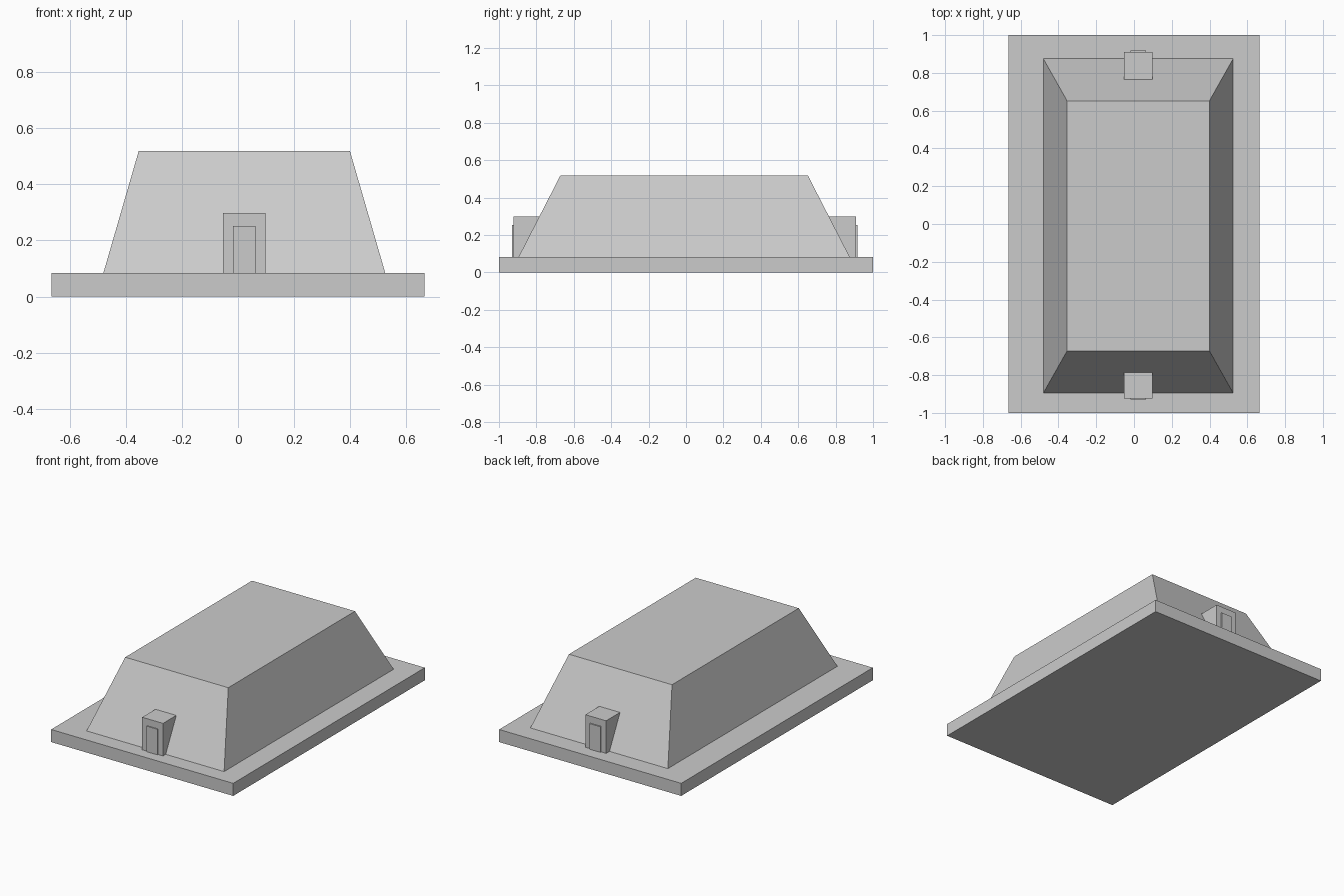
import bpy, bmesh
from mathutils import Vector

if "Cube" in bpy.data.objects:
    bpy.data.objects.remove(bpy.data.objects["Cube"])

BASE_TOP = 0.083
CX, CY = 0.0225, -0.01  # centre of the mound and its entrances


def tapered_box(name, centre, bottom, top, z0, z1):
    """Box whose bottom and top half-sizes may differ."""
    bm = bmesh.new()
    bmesh.ops.create_cube(bm, size=2)
    for v in bm.verts:
        hx, hy = top if v.co.z > 0 else bottom
        v.co = Vector((centre[0] + v.co.x * hx,
                       centre[1] + v.co.y * hy,
                       z1 if v.co.z > 0 else z0))
    mesh = bpy.data.meshes.new(name)
    bm.to_mesh(mesh)
    bm.free()
    ob = bpy.data.objects.new(name, mesh)
    bpy.context.collection.objects.link(ob)
    return ob


def box(name, x0, x1, y0, y1, z0, z1):
    half = (abs(x1 - x0) / 2, abs(y1 - y0) / 2)
    return tapered_box(name, ((x0 + x1) / 2, (y0 + y1) / 2), half, half, z0, z1)


# Ground slab
box("base_slab", -0.665, 0.665, -1, 1, 0, BASE_TOP)

# Sloped main body
tapered_box("sloped_body", (CX, CY), (0.5025, 0.885), (0.3765, 0.6615),
            BASE_TOP, 0.518)

# Entrance porch with a slightly raised door at each end
for side, label in ((-1, "front"), (1, "back")):
    inner, face, door = (CY + side * d for d in (0.785 - 0.01, 0.915, 0.922))
    face += 0.002 if side < 0 else 0.005
    door += 0.002 if side < 0 else 0.006
    box(label + "_porch", CX - 0.076, CX + 0.076, min(inner, face), max(inner, face),
        BASE_TOP, 0.298)
    box(label + "_door", CX - 0.04, CX + 0.04, min(face, door), max(face, door),
        BASE_TOP, 0.252)
